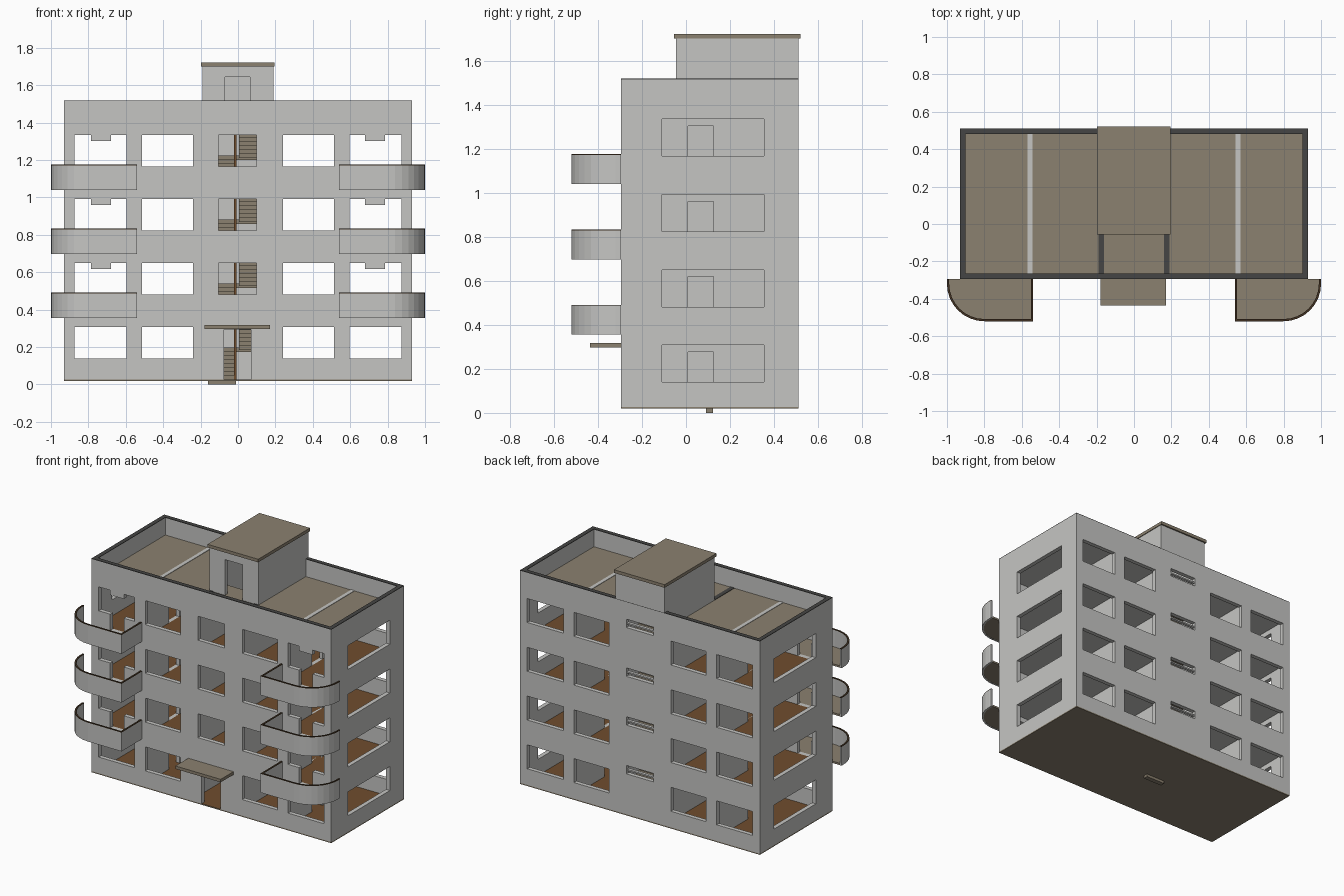
import bpy, bmesh, math
from mathutils import Vector

if "Cube" in bpy.data.objects:
    bpy.data.objects.remove(bpy.data.objects["Cube"], do_unlink=True)


def material(name, rgb):
    m = bpy.data.materials.new(name)
    m.use_nodes = True
    m.diffuse_color = (*rgb, 1)
    m.node_tree.nodes["Principled BSDF"].inputs["Base Color"].default_value = (*rgb, 1)
    return m


CONCRETE = material("light grey concrete", (0.56, 0.56, 0.545))
BEIGE = material("beige stone", (0.26, 0.22, 0.16))
BROWN = material("brown flooring", (0.16, 0.075, 0.027))
DARK = material("dark grey coping", (0.06, 0.06, 0.058))
RIM = material("dark brown rim", (0.05, 0.03, 0.015))


def finish(name, bm, mat, top=None):
    """Store the mesh; an optional second material goes on upward faces."""
    bmesh.ops.recalc_face_normals(bm, faces=bm.faces)
    bm.normal_update()
    me = bpy.data.meshes.new(name)
    me.materials.append(mat)
    if top:
        me.materials.append(top)
        for f in bm.faces:
            f.material_index = int(f.normal.z > 0.9)
    bm.to_mesh(me)
    bm.free()
    ob = bpy.data.objects.new(name, me)
    bpy.context.collection.objects.link(ob)
    return ob


def thicken(bm, vec):
    geo = bmesh.ops.extrude_face_region(bm, geom=bm.faces[:], use_keep_orig=True)["geom"]
    bmesh.ops.translate(bm, vec=vec, verts=[g for g in geo if isinstance(g, bmesh.types.BMVert)])


def panel(name, axis, us, ws, at, thick, holes=(), mat=CONCRETE, top=None):
    """Flat slab across an axis, with rectangular holes (u0, u1, w0, w1)."""
    place = {"x": lambda u, w: (at, u, w), "y": lambda u, w: (u, at, w),
             "z": lambda u, w: (u, w, at)}[axis]
    ucut = sorted({*us, *[v for h in holes for v in h[:2]]})
    wcut = sorted({*ws, *[v for h in holes for v in h[2:]]})
    bm = bmesh.new()
    grid = {(u, w): bm.verts.new(place(u, w)) for u in ucut for w in wcut}
    for u0, u1 in zip(ucut, ucut[1:]):
        for w0, w1 in zip(wcut, wcut[1:]):
            u, w = (u0 + u1) / 2, (w0 + w1) / 2
            if not any(h[0] < u < h[1] and h[2] < w < h[3] for h in holes):
                bm.faces.new([grid[u0, w0], grid[u1, w0], grid[u1, w1], grid[u0, w1]])
    bmesh.ops.delete(bm, geom=[v for v in bm.verts if not v.link_faces], context="VERTS")
    thicken(bm, Vector([thick if a == axis else 0 for a in "xyz"]))
    return finish(name, bm, mat, top)


def boxes(name, spans, mat, top=None):
    bm = bmesh.new()
    for x0, x1, y0, y1, z0, z1 in spans:
        vs = bmesh.ops.create_cube(bm, size=1)["verts"]
        for v in vs:
            v.co = (x0 + (v.co.x + .5) * (x1 - x0), y0 + (v.co.y + .5) * (y1 - y0),
                    z0 + (v.co.z + .5) * (z1 - z0))
    return finish(name, bm, mat, top)


def prism(name, polys, z0, z1, mat):
    bm = bmesh.new()
    for p in polys:
        bm.faces.new([bm.verts.new((x, y, z0)) for x, y in p])
    bmesh.ops.remove_doubles(bm, verts=bm.verts, dist=1e-5)
    thicken(bm, Vector((0, 0, z1 - z0)))
    return finish(name, bm, mat)


# Main dimensions
X, FRONT, BACK, T = 0.93, -0.295, 0.51, 0.03
IN_F, IN_B, TOP = FRONT + T, BACK - T, 1.515
BASE, PITCH = 0.027, 0.342
floors = [BASE + PITCH * i for i in range(4)]
ROOF = BASE + PITCH * 4
SILL, HEAD = 0.113, 0.281
WELL_F = 0.09

# Window and door openings
front_holes, back_holes, side_holes, doors = [], [], [], []
for i, f in enumerate(floors):
    sill, head = f + SILL, f + HEAD
    for s in (-1, 1):
        inner = tuple(sorted((s * 0.24, s * 0.513))) + (sill, head)
        outer = tuple(sorted((s * 0.595, s * 0.875))) + (sill, head)
        back_holes += [inner, outer]
        front_holes.append(inner)
        if i == 0:
            front_holes.append(outer)
        else:
            for a, b, lo, hi in ((0.595, 0.68, sill, head), (0.785, 0.875, sill, head),
                                 (0.68, 0.785, f, head - 0.033)):
                front_holes.append((*sorted((s * a, s * b)), lo, hi))
    if i:
        front_holes.append((-0.105, 0.1, sill, head))
    back_holes.append((-0.105, 0.105, f + 0.283, f + 0.342))
    side_holes.append((-0.11, 0.355, sill, head))
    doors.append((0.01, 0.125, f, f + 0.25))
front_holes.append((-0.075, 0.07, BASE, 0.295))

# Outer walls
panel("front_wall", "y", (-X, X), (BASE, TOP), FRONT, T, front_holes)
panel("back_wall", "y", (-X, X), (BASE, TOP), BACK, -T, back_holes)
for s, side in ((1, "left"), (-1, "right")):
    panel(side + "_wall", "x", (IN_F, IN_B), (BASE, TOP), s * X, -s * T, side_holes)
    # Inner partitions, with tops just showing through the roof
    panel(side + "_partition", "x", (IN_F, IN_B), (BASE, ROOF + 0.003), s * 0.543, s * 0.026, doors)
    panel(side + "_stairwell_wall", "x", (IN_F, IN_B), (BASE, ROOF), s * 0.16, s * T)
    boxes(side + "_stairwell_coping",
          [(*sorted((s * 0.16, s * 0.19)), IN_F, -0.045, ROOF, ROOF + 0.003)], DARK)
boxes("back_slit_bars", [(-0.105, 0.105, IN_B + 0.005, BACK - 0.004, f + 0.305, f + 0.315)
                         for f in floors], CONCRETE)

# Base, floors, roof and parapet coping
boxes("base_slab", [(-X, X, FRONT, BACK, 0.019, BASE)], BEIGE, BROWN)
well = [(-0.16, 0.16, WELL_F, IN_B)]
for i, f in enumerate(floors[1:]):
    panel(f"floor_slab_{i + 1}", "z", (-X + T, X - T), (IN_F, IN_B), f, -0.025, well, CONCRETE, BROWN)
panel("roof_slab", "z", (-X + T, X - T), (IN_F, IN_B), ROOF, -0.025, well, CONCRETE, BEIGE)
panel("parapet_coping", "z", (-X, X), (FRONT, BACK), TOP, 0.004,
      [(-X + T, X - T, IN_F, IN_B)], DARK)

# Stairs: two flights per floor with a landing at the back
STEPS, LAND = 8, 0.36
run, rise = (LAND - WELL_F) / STEPS, PITCH / 2 / STEPS
treads = [(-0.16, -0.01, WELL_F, WELL_F + run, 0, BASE)]
for f in floors:
    for k in range(STEPS):
        y, z = WELL_F + k * run, f + (k + 1) * rise
        treads.append((-0.16, -0.022, y, y + run, max(z - 0.035, 0.02), z))
        y, z = LAND - k * run, f + PITCH / 2 + (k + 1) * rise
        treads.append((0.005, 0.16, y - run, y, z - 0.035, z))
    treads.append((-0.16, 0.16, LAND, IN_B, f + PITCH / 2 - 0.025, f + PITCH / 2))
boxes("stairs", treads, BEIGE)
boxes("stair_divider", [(-0.021, -0.009, WELL_F, LAND, BASE, ROOF)], BROWN)

# Roof stair house
H = 1.70
panel("stair_house_front", "y", (-0.19, 0.19), (ROOF, H), -0.045, T, [(-0.07, 0.065, ROOF, 1.645)])
panel("stair_house_back", "y", (-0.19, 0.19), (TOP + 0.004, H), BACK, -T)
for s, side in ((1, "left"), (-1, "right")):
    panel(f"stair_house_{side}", "x", (-0.015, IN_B), (ROOF, H), s * 0.19, -s * T)
boxes("stair_house_roof", [(-0.198, 0.195, -0.055, 0.52, H, 1.722)], BEIGE)

# Entrance canopy
boxes("entrance_canopy", [(-0.18, 0.172, -0.437, FRONT, 0.297, 0.318)], BEIGE)


# Rounded balconies
def outline(s, d):
    pts = [(0.54 + d, FRONT), (0.54 + d, -0.52 + d)]
    for k in range(9):
        a = math.radians(-90 + k * 90 / 8)
        pts.append((0.8 + (0.2 - d) * math.cos(a), -0.32 + (0.2 - d) * math.sin(a)))
    pts.append((1 - d, FRONT))
    return [(s * x, y) for x, y in pts]


for s, side in ((1, "left"), (-1, "right")):
    out, inn = outline(s, 0), outline(s, 0.012)
    ring = [(out[k], out[k + 1], inn[k + 1], inn[k]) for k in range(len(out) - 1)]
    for i, f in enumerate(floors[1:]):
        z0, z1 = f - 0.014, f + 0.122
        tag = f"{side}_balcony_{i + 1}"
        prism(tag + "_parapet", ring, z0, z1 - 0.004, CONCRETE)
        prism(tag + "_rim", ring, z1 - 0.004, z1, RIM)
        prism(tag + "_floor", [inn], z0 + 0.001, f, BEIGE)
